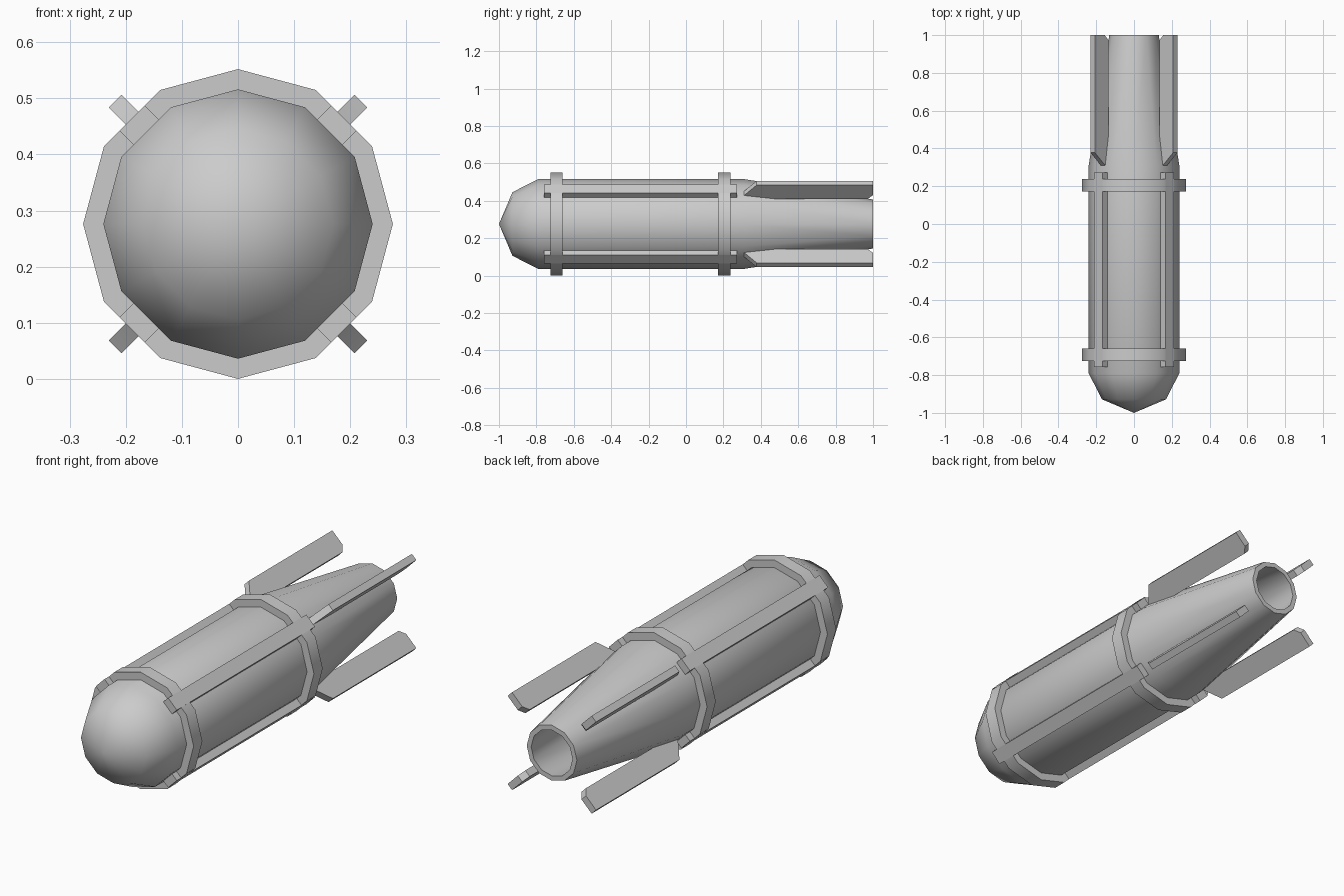
import bpy, bmesh, math
from mathutils import Vector

if "Cube" in bpy.data.objects:
    bpy.data.objects.remove(bpy.data.objects["Cube"])

SIDES = 12
AXIS_Z = 0.276


def finish(name, bm, angle):
    bmesh.ops.remove_doubles(bm, verts=bm.verts, dist=1e-5)
    bmesh.ops.recalc_face_normals(bm, faces=bm.faces)
    mesh = bpy.data.meshes.new(name)
    bm.to_mesh(mesh)
    bm.free()
    ob = bpy.data.objects.new(name, mesh)
    bpy.context.collection.objects.link(ob)
    bpy.ops.object.select_all(action='DESELECT')
    ob.select_set(True)
    bpy.context.view_layer.objects.active = ob
    bpy.ops.object.shade_smooth_by_angle(angle=math.radians(angle))
    return ob


def lathe(name, profile, closed=False, angle=45):
    """Revolve (y, radius) points around the long axis."""
    bm = bmesh.new()
    verts = [bm.verts.new((r, y, AXIS_Z)) for y, r in profile]
    edges = [bm.edges.new(p) for p in zip(verts, verts[1:])]
    if closed:
        edges.append(bm.edges.new((verts[-1], verts[0])))
    bmesh.ops.spin(bm, geom=verts + edges, cent=(0, 0, AXIS_Z), axis=(0, 1, 0),
                   angle=math.tau, steps=SIDES, use_merge=True)
    return finish(name, bm, angle)


def blade(name, outline, half_width, degrees):
    """Extrude a (y, radius) outline sideways at an angle around the axis."""
    a = math.radians(degrees)
    out = Vector((math.cos(a), 0, math.sin(a)))
    side = Vector((-math.sin(a), 0, math.cos(a)))
    centre = Vector((0, 0, AXIS_Z))
    bm = bmesh.new()
    face = bm.faces.new([bm.verts.new(centre + out * r - side * half_width + Vector((0, y, 0)))
                         for y, r in outline])
    ext = bmesh.ops.extrude_face_region(bm, geom=[face])
    bmesh.ops.translate(bm, vec=side * half_width * 2,
                        verts=[v for v in ext['geom'] if isinstance(v, bmesh.types.BMVert)])
    return finish(name, bm, 20)


# Main shell: faceted nose, straight body, tapered tail with a hollow nozzle
lathe("body", [(-1, 0), (-0.928, 0.17), (-0.79, 0.24), (0.31, 0.24), (1, 0.131),
               (1, 0.108), (0.5, 0.16), (0.5, 0)], angle=50)

# Two raised bands around the body
for label, y0, y1 in (("front", -0.725, -0.66), ("rear", 0.172, 0.237)):
    lathe(label + "_band", [(y0, 0.22), (y0, 0.276), (y1, 0.276), (y1, 0.22)], closed=True)

# Four lengthwise straps and four tail fins on the diagonals
STRAP = [(-0.758, 0.2), (-0.758, 0.267), (0.272, 0.267), (0.272, 0.2)]
FIN = [(0.28, 0.207), (0.313, 0.235), (0.378, 0.31), (1, 0.31), (1, 0.235), (0.972, 0.207)]
for i in range(4):
    blade(f"strap_{i + 1}", STRAP, 0.032, 45 + 90 * i)
    blade(f"fin_{i + 1}", FIN, 0.0163, 45 + 90 * i)
